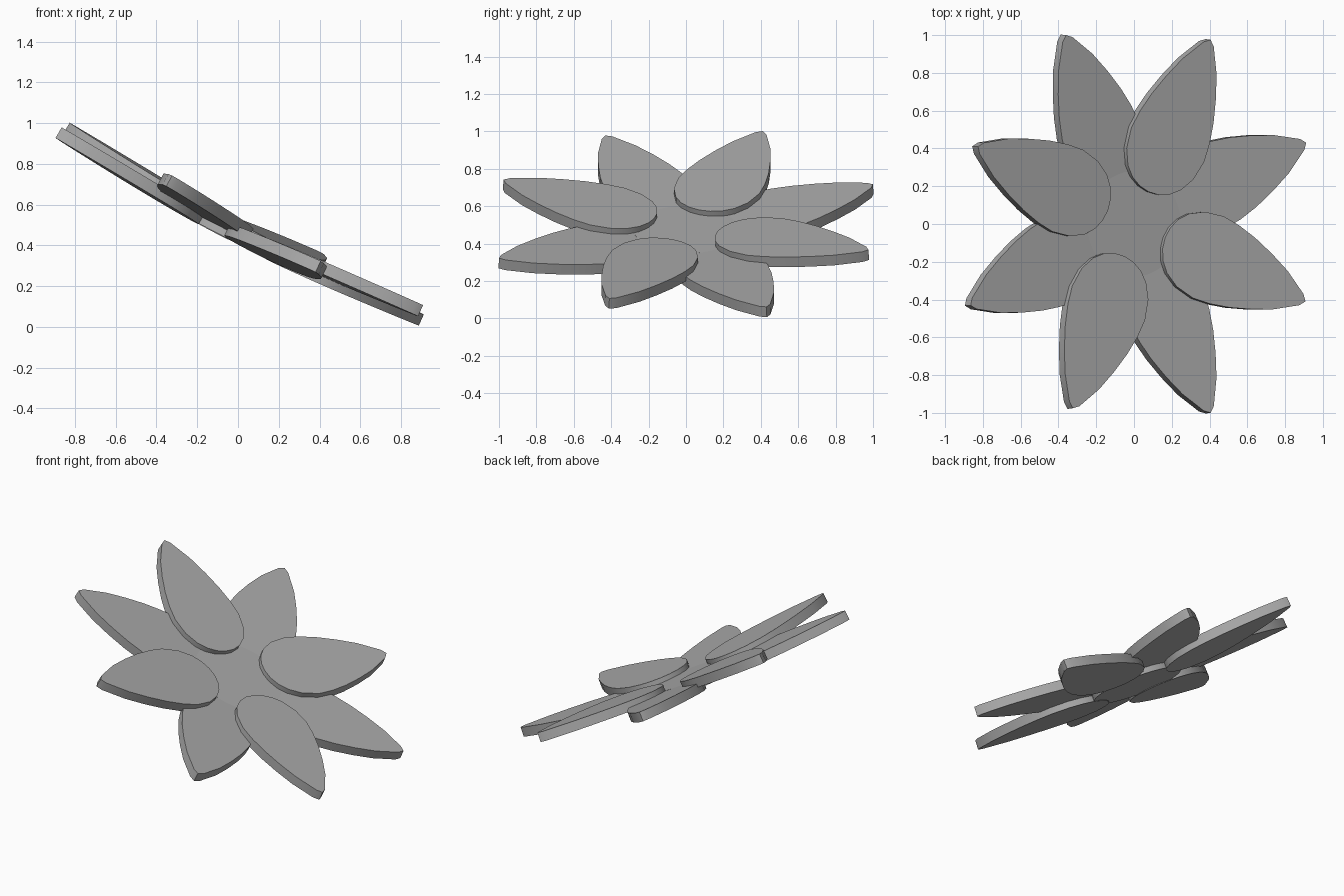
import bpy, bmesh
from math import radians, cos, sin, tau
from mathutils import Matrix

cube = bpy.data.objects.get("Cube")
if cube:
    bpy.data.objects.remove(cube)

THICK = 0.06
TILT = Matrix.Translation((0, 0, 0.475)) @ Matrix.Rotation(radians(27.3), 4, 'Y')

grey = bpy.data.materials.new("plain_grey")
grey.use_nodes = True
colour = (0.4, 0.4, 0.4, 1)
grey.diffuse_color = colour
grey.node_tree.nodes["Principled BSDF"].inputs["Base Color"].default_value = colour


def slab(name, outline, matrix):
    """Flat plate with its top on local z = 0."""
    bm = bmesh.new()
    face = bm.faces.new([bm.verts.new((x, y, -THICK)) for x, y in outline])
    grown = bmesh.ops.extrude_face_region(bm, geom=[face])
    for v in grown["geom"]:
        if isinstance(v, bmesh.types.BMVert):
            v.co.z = 0
    bmesh.ops.recalc_face_normals(bm, faces=bm.faces)
    bm.transform(matrix)
    mesh = bpy.data.meshes.new(name)
    bm.to_mesh(mesh)
    bm.free()
    mesh.materials.append(grey)
    ob = bpy.data.objects.new(name, mesh)
    bpy.context.collection.objects.link(ob)
    bpy.ops.object.select_all(action='DESELECT')
    ob.select_set(True)
    bpy.context.view_layer.objects.active = ob
    bpy.ops.object.shade_smooth_by_angle(angle=radians(30))


# Half petal outline: distance from the round end, half width
half = [(0.008, 0.06), (0.035, 0.12), (0.08, 0.17), (0.16, 0.215), (0.27, 0.235),
        (0.37, 0.225), (0.48, 0.2), (0.6, 0.16), (0.72, 0.11), (0.85, 0.032)]
petal = [(0, 0)] + half + [(0.875, 0)] + [(x, -y) for x, y in reversed(half)]


def petal_ring(name, start, radius, height, pitch):
    for i in range(4):
        place = (Matrix.Rotation(radians(start + 90 * i), 4, 'Z')
                 @ Matrix.Translation((radius, 0, height))
                 @ Matrix.Rotation(radians(-pitch), 4, 'Y'))
        slab(f"{name}_{i + 1}", petal, TILT @ place)


# Two crossed rings of petals around a flat centre
petal_ring("lower_petal", 23.3, 0.215, -0.004, 3.6)
petal_ring("upper_petal", 67.2, 0.185, 0.03, 3.9)
disc = [(0.28 * cos(tau * k / 32), 0.28 * sin(tau * k / 32)) for k in range(32)]
slab("flower_centre", disc, TILT)
